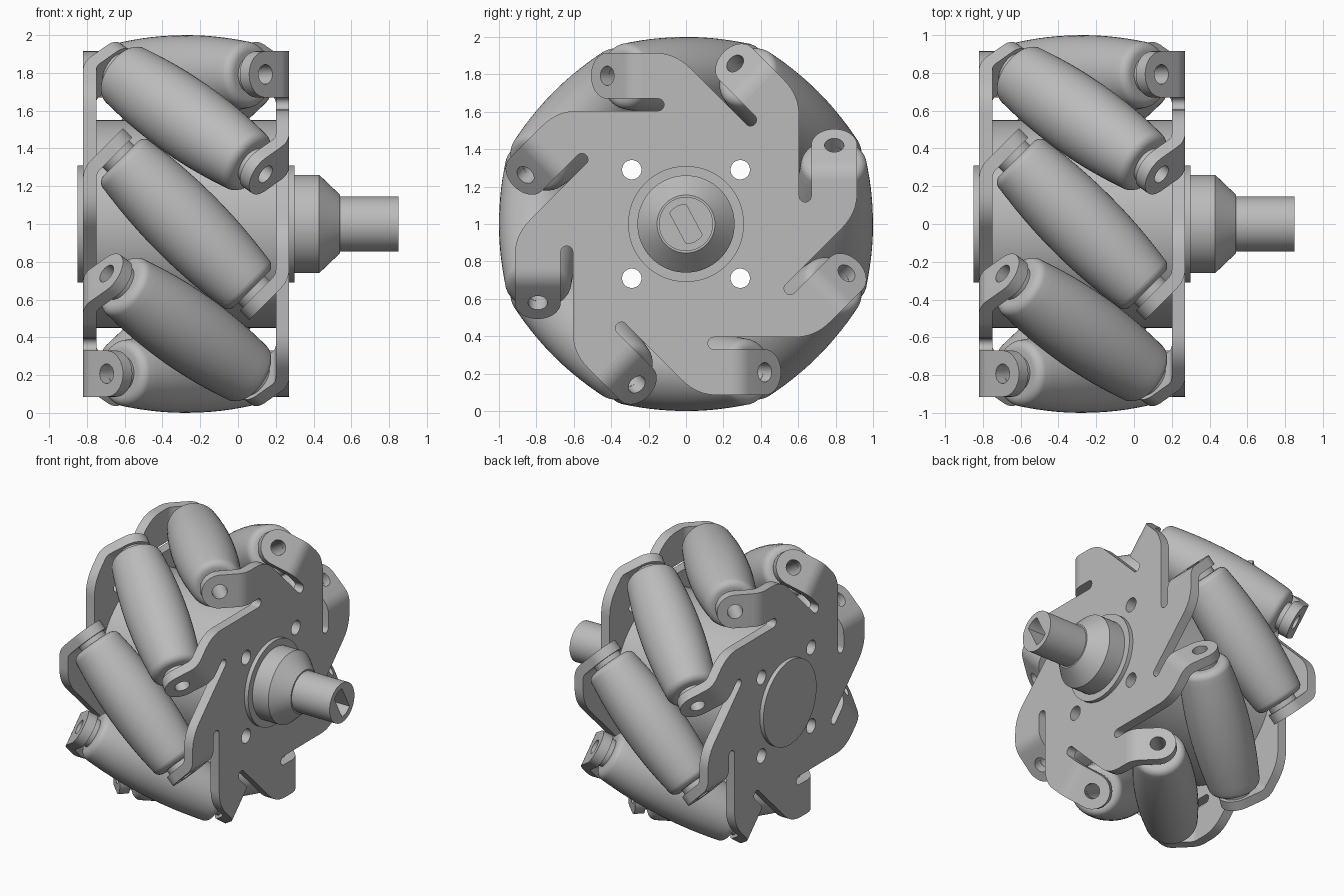
import bpy, bmesh
from math import sin, cos, pi, sqrt, radians
from mathutils import Vector

if "Cube" in bpy.data.objects:
    bpy.data.objects.remove(bpy.data.objects["Cube"])

grey = bpy.data.materials.new("light_grey")
grey.use_nodes = True
grey.diffuse_color = (0.5, 0.5, 0.5, 1)
grey.node_tree.nodes["Principled BSDF"].inputs["Base Color"].default_value = (0.5, 0.5, 0.5, 1)

MID_X = -0.275      # middle of the wheel along its axle
PLATE_D = 0.51      # plate distance from the middle
THICK = 0.07
AXIS_R = 0.79       # distance of roller axes from the axle
OUTER, SLOT_TOP, SLOT_LOW = 0.915, 0.67, 0.605
BEND_START, BEND_R = 0.241, 0.1
BEND_LEN = BEND_R * pi / 4
HALF = sqrt(0.5)
parts = []


def place(d, l, r, theta, side=1):
    """Axle offset d, sideways l, radius r in the sector at angle theta."""
    l *= side
    return Vector((MID_X + side * d, r * cos(theta) - l * sin(theta),
                   1 + r * sin(theta) + l * cos(theta)))


def finish(name, bm):
    bmesh.ops.remove_doubles(bm, verts=bm.verts, dist=1e-5)
    bmesh.ops.recalc_face_normals(bm, faces=bm.faces)
    mesh = bpy.data.meshes.new(name)
    bm.to_mesh(mesh)
    bm.free()
    mesh.materials.append(grey)
    obj = bpy.data.objects.new(name, mesh)
    bpy.context.collection.objects.link(obj)
    parts.append(obj)


def arc(cx, cy, radius, start=0, end=360, n=32):
    count = n if end - start == 360 else n + 1
    return [(cx + radius * cos(radians(start + (end - start) * i / n)),
             cy + radius * sin(radians(start + (end - start) * i / n))) for i in range(count)]


def slab(name, loops, low, high, mapping, cuts=()):
    """Fill outlines (later ones are holes), give thickness, then map to space."""
    bm = bmesh.new()
    for loop in loops:
        vs = [bm.verts.new((p, q, low)) for p, q in loop]
        for i, v in enumerate(vs):
            bm.edges.new((vs[i - 1], v))
    bmesh.ops.triangle_fill(bm, use_beauty=True, edges=bm.edges[:])
    rim = [e for e in bm.edges if len(e.link_faces) == 1]
    faces = bm.faces[:]
    top = {v: bm.verts.new((v.co.x, v.co.y, high)) for v in bm.verts[:]}
    for f in faces:
        bm.faces.new([top[v] for v in f.verts])
    for e in rim:
        a, b = e.verts
        bm.faces.new((a, b, top[b], top[a]))
    for c in cuts:
        bmesh.ops.bisect_plane(bm, geom=bm.verts[:] + bm.edges[:] + bm.faces[:],
                               plane_co=(c, 0, 0), plane_no=(1, 0, 0))
    bmesh.ops.recalc_face_normals(bm, faces=bm.faces)
    for v in bm.verts:
        v.co = mapping(*v.co)
    finish(name, bm)


def revolve(name, profile, origin, axis, closed=False, n=48):
    """Turn a profile of (along, radius) points around an axis."""
    bm = bmesh.new()
    axis = Vector(axis).normalized()
    u = axis.orthogonal().normalized()
    w = axis.cross(u)
    rings = [[bm.verts.new(origin + axis * a + (u * cos(2 * pi * i / n) + w * sin(2 * pi * i / n)) * r)
              for i in range(n)] for a, r in profile]
    for k in range(0 if closed else 1, len(rings)):
        for i in range(n):
            bm.faces.new((rings[k - 1][i - 1], rings[k - 1][i], rings[k][i], rings[k][i - 1]))
    finish(name, bm)


def along_x(p, q, x):
    return Vector((x, p, 1 + q))


# Bolt holes run through both plates and the drum
bolt_holes = [arc(a, b, 0.052, n=24) for a in (-0.29, 0.29) for b in (-0.29, 0.29)]

# One sector of the plate outline: rounded shoulder, tab root, relief slot
corner_l = OUTER - SLOT_LOW * sqrt(2)
corner_l = -(SLOT_LOW * sqrt(2) - OUTER)
soft = 0.11
p0 = (corner_l - soft * HALF, OUTER - soft * HALF)
p2 = (corner_l + soft, OUTER)
sector = []
for i in range(9):
    t = i / 8
    sector.append(tuple((1 - t) ** 2 * a + 2 * t * (1 - t) * b + t * t * c
                        for a, b, c in zip(p0, (corner_l, OUTER), p2)))
slot_r = (SLOT_TOP - SLOT_LOW) / 2
sector += [(BEND_START, OUTER), (BEND_START, SLOT_TOP)]
sector += arc(0.15, SLOT_LOW + slot_r, slot_r, 90, 270, 10)

outline = []
for k in range(8):
    th = k * pi / 4
    outline += [(r * cos(th) - l * sin(th), r * sin(th) + l * cos(th)) for l, r in sector]

# Bent tab, drawn flat first: rounded end with a pin hole
tab_mid = (OUTER + SLOT_TOP) / 2
tab_half = (OUTER - SLOT_TOP) / 2
hole_w = BEND_LEN + 0.12
tab = [(0, SLOT_TOP)] + arc(hole_w, tab_mid, tab_half, -90, 90, 20) + [(0, OUTER)]
tab_hole = arc(hole_w, tab_mid, 0.052, n=24)


def bent(theta, side):
    def mapping(w, r, n):
        phi = min(w, BEND_LEN) / BEND_R
        rest = max(w - BEND_LEN, 0)
        l = BEND_START + (BEND_R + n) * sin(phi) + rest * cos(phi)
        d = PLATE_D - BEND_R + (BEND_R + n) * cos(phi) - rest * sin(phi)
        return place(d, l, r, theta, side)
    return mapping


for side, label in ((1, "left"), (-1, "right")):
    def plate_map(p, q, n, side=side):
        return Vector((MID_X + side * (PLATE_D + n), p, 1 + side * q))
    slab(label + "_plate", [outline] + bolt_holes, -THICK / 2, THICK / 2, plate_map)
    for k in range(8):
        slab(f"{label}_tab_{k + 1}", [tab, tab_hole], -THICK / 2, THICK / 2,
             bent(k * pi / 4, side), [BEND_LEN * i / 6 for i in range(1, 7)])

# Barrel rollers with rounded ends, collars and a bore
half = [(0.53, 0.052), (0.53, 0.1), (0.49, 0.1)]
half += [(0.44 + a, 0.127 + b) for a, b in arc(0, 0, 0.05, 0, 80, 7)]
half += [(s, 0.21 - 0.17 * s * s) for s in (0.4, 0.32, 0.24, 0.16, 0.08)]
barrel = half + [(0, 0.21)] + [(-a, r) for a, r in reversed(half)]
for k in range(8):
    th = k * pi / 4
    centre = place(0, 0, AXIS_R, th)
    revolve(f"roller_{k + 1}", barrel, centre, place(1, 1, AXIS_R, th) - centre, closed=True)

# Central drum between the plates
slab("drum", [arc(0, 0, 0.55, n=96)] + bolt_holes, -0.75, 0.2, along_x)

# Hub, cone and shaft on the left, flat cap on the right
axle = Vector((0, 0, 1))
hub = [(0.26, 0), (0.26, 0.31), (0.3, 0.31), (0.3, 0.26), (0.43, 0.26),
       (0.54, 0.155), (0.54, 0.145), (0.65, 0.145), (0.65, 0)]
revolve("hub", hub, axle, (1, 0, 0), n=64)
revolve("end_cap", [(-0.85, 0), (-0.85, 0.31), (-0.81, 0.31), (-0.81, 0)], axle, (1, 0, 0), n=64)

# Shaft end with a double flat socket
key = arc(0, 0, 0.105, -28, 28, 8) + arc(0, 0, 0.105, 152, 208, 8)
turn = radians(-62)
socket = [(p * cos(turn) - q * sin(turn), p * sin(turn) + q * cos(turn)) for p, q in key]
slab("shaft_end", [arc(0, 0, 0.145, n=64), socket], 0.65, 0.85, along_x)

# Smooth shading with crisp edges
bpy.ops.object.select_all(action="DESELECT")
for obj in parts:
    obj.select_set(True)
bpy.context.view_layer.objects.active = parts[0]
bpy.ops.object.shade_smooth_by_angle(angle=radians(30))
